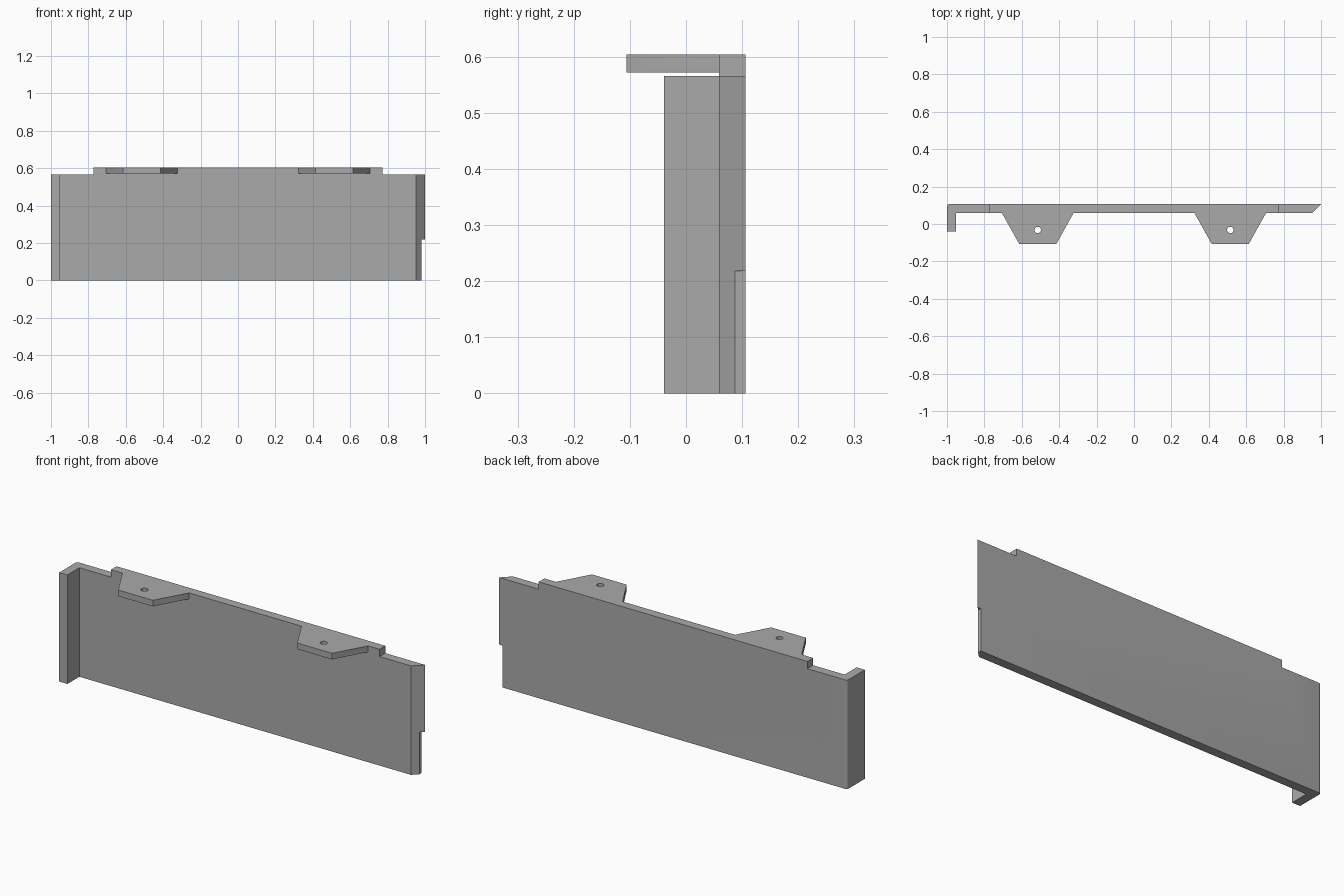
import bpy, bmesh, math

cube = bpy.data.objects.get("Cube")
if cube:
    bpy.data.objects.remove(cube, do_unlink=True)

# Material
grey = bpy.data.materials.new("plain_grey")
grey.use_nodes = True
colour = (0.4, 0.4, 0.4, 1)
grey.diffuse_color = colour
grey.node_tree.nodes["Principled BSDF"].inputs["Base Color"].default_value = colour

BACK, FACE, TAB_FRONT = 0.106, 0.059, -0.106
TOP, SHOULDER, TAB_BASE = 0.604, 0.566, 0.572
THICK = BACK - FACE


def prism(name, outline, z0, z1):
    """Extrude an xy outline from z0 to z1."""
    bm = bmesh.new()
    face = bm.faces.new([bm.verts.new((x, y, z0)) for x, y in outline])
    side = bmesh.ops.extrude_face_region(bm, geom=[face])
    verts = [v for v in side["geom"] if isinstance(v, bmesh.types.BMVert)]
    bmesh.ops.translate(bm, verts=verts, vec=(0, 0, z1 - z0))
    bmesh.ops.recalc_face_normals(bm, faces=bm.faces)
    mesh = bpy.data.meshes.new(name)
    bm.to_mesh(mesh)
    bm.free()
    mesh.materials.append(grey)
    obj = bpy.data.objects.new(name, mesh)
    bpy.context.collection.objects.link(obj)
    return obj


def box(name, x0, x1, y0, y1, z0, z1):
    return prism(name, [(x0, y0), (x1, y0), (x1, y1), (x0, y1)], z0, z1)


def circle(cx, cy, r, n=24):
    return [(cx + r * math.cos(math.tau * i / n), cy + r * math.sin(math.tau * i / n))
            for i in range(n)]


def combine(target, other, operation):
    """Apply a boolean and remove the helper object."""
    mod = target.modifiers.new(operation.lower(), "BOOLEAN")
    mod.operation, mod.solver, mod.object = operation, "EXACT", other
    bpy.context.view_layer.objects.active = target
    bpy.ops.object.modifier_apply(modifier=mod.name)
    bpy.data.objects.remove(other, do_unlink=True)


# Panel with a return flange, rounded back corner and mitred end
r = 0.012
corner = [(-1 + r - r * math.sin(a), BACK - r + r * math.cos(a))
          for a in (math.pi / 2 * i / 6 for i in range(7))]
panel = prism("panel", corner + [
    (-1, -0.039), (-1 + THICK, -0.039), (-1 + THICK, FACE),
    (1 - THICK, FACE), (1, BACK)], 0, TOP)

# Lowered shoulders at both ends
for s in (-1, 1):
    x0, x1 = sorted((s * 0.772, s * 1.1))
    combine(panel, box("shoulder_cutter", x0, x1, -0.2, 0.2, SHOULDER, 0.7), "DIFFERENCE")

# Notch in the lower part of the mitred end
combine(panel, box("notch_cutter", 0.981, 1.1, -0.2, 0.2, -0.1, 0.218), "DIFFERENCE")

# Tapered mounting tabs with screw holes
for s in (-1, 1):
    outline = [(s * 0.323, FACE), (s * 0.415, TAB_FRONT), (s * 0.614, TAB_FRONT),
               (s * 0.706, FACE), (s * 0.706, BACK - 0.02), (s * 0.323, BACK - 0.02)]
    tab = prism("mounting_tab", outline, TAB_BASE, TOP)
    hole = prism("hole_cutter", circle(s * 0.515, -0.032, 0.017), 0.5, 0.7)
    combine(tab, hole, "DIFFERENCE")
    combine(panel, tab, "UNION")

# Smooth only the rounded corner and holes
bpy.ops.object.select_all(action="DESELECT")
panel.select_set(True)
bpy.context.view_layer.objects.active = panel
bpy.ops.object.shade_smooth_by_angle(angle=math.radians(30))
